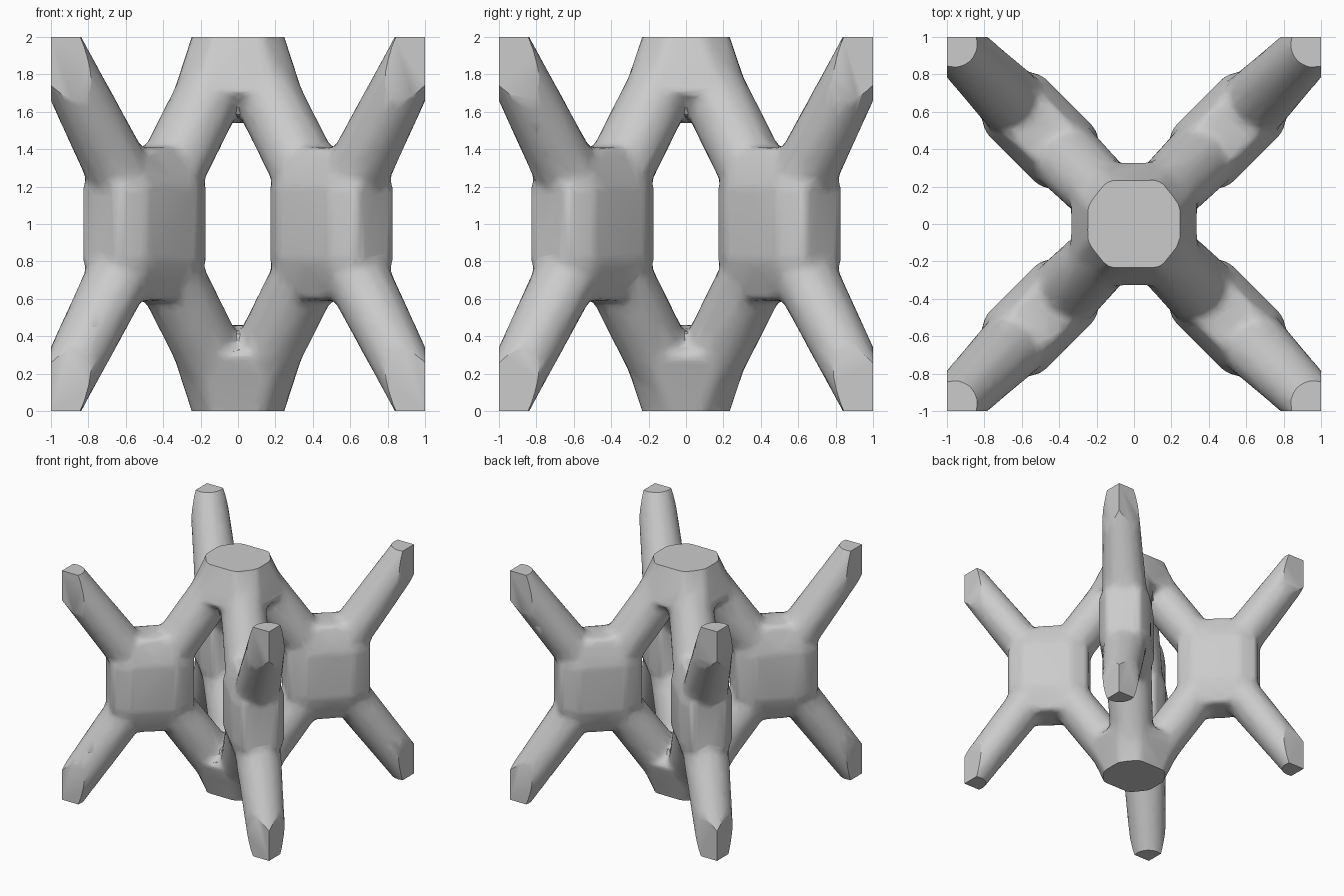
import bpy, bmesh, math
from mathutils import Vector

if "Cube" in bpy.data.objects:
    bpy.data.objects.remove(bpy.data.objects["Cube"])

bm = bmesh.new()
S = math.sqrt(0.5)


def hull(points):
    """Add one closed convex piece to the shared mesh."""
    piece = bmesh.new()
    for p in points:
        piece.verts.new(p)
    out = bmesh.ops.convex_hull(piece, input=piece.verts[:])
    junk = [g for g in out["geom_interior"] if isinstance(g, bmesh.types.BMVert)]
    bmesh.ops.delete(piece, geom=junk, context="VERTS")
    bmesh.ops.recalc_face_normals(piece, faces=piece.faces[:])
    me = bpy.data.meshes.new("piece")
    piece.to_mesh(me)
    piece.free()
    bm.from_mesh(me)
    bpy.data.meshes.remove(me)


def place(u, v, z, sx, sy):
    """Diagonal-plane coordinates to world: u outward, v across."""
    return Vector(((u - v) * S * sx, (u + v) * S * sy, z))


def strut(sx, sy, du, dz, a1, b1):
    """Tapered oval strut from a side node past its end point."""
    d = Vector((du * math.sqrt(0.5), dz)).normalized()
    n = Vector((-d.y, d.x))
    a0, b0 = 0.175, 0.205
    pts = []
    for t in (0.0, 1.3):
        a, b = a0 + (a1 - a0) * t, b0 + (b1 - b0) * t
        c = Vector((S, 1)) + d * 1.225 * t
        for k in range(12):
            w = math.tau * k / 12
            q = c + n * (a * math.cos(w))
            pts.append(place(q.x, b * math.sin(w), q.y, sx, sy))
    hull(pts)


signs = (-1, 1)
for sx in signs:
    for sy in signs:
        # side node: flattened octagonal block
        pts = []
        for v in signs:
            for i in signs:
                for j in signs:
                    pts += [place(S + i * u, v * w, 1 + j * z, sx, sy)
                            for u, z, w in ((0.335, 0.20, 0.14), (0.09, 0.41, 0.14),
                                            (0.2, 0.2, 0.215))]
        hull(pts)
        # four struts: two to the corners, two to the centre hubs
        for dz in signs:
            strut(sx, sy, 1, dz, 0.148, 0.142)
            strut(sx, sy, -1, dz, 0.185, 0.17)

# top and bottom hubs
for k in signs:
    pts = []
    for i in signs:
        for j in signs:
            for x, y, h in ((0.24, 0.1, 1.0), (0.14, 0.23, 1.0), (0.215, 0.06, 1.1),
                            (0.1, 0.2, 1.1), (0.345, 0.2, 0.7), (0.2, 0.335, 0.7),
                            (0.07, 0.07, 0.54)):
                pts.append((i * x, j * y, 1 + k * h))
    hull(pts)

mesh = bpy.data.meshes.new("lattice_cell")
bm.to_mesh(mesh)
bm.free()
obj = bpy.data.objects.new("lattice_cell", mesh)
bpy.context.collection.objects.link(obj)
bpy.context.view_layer.objects.active = obj
obj.select_set(True)

# fuse the pieces and soften the joints
m = obj.modifiers.new("fuse", "REMESH")
m.mode = "VOXEL"
m.voxel_size = 0.025
m = obj.modifiers.new("soften", "SMOOTH")
m.factor = 0.5
m.iterations = 8
m = obj.modifiers.new("simplify", "DECIMATE")
m.ratio = 0.15
for name in ("fuse", "soften", "simplify"):
    bpy.ops.object.modifier_apply(modifier=name)

# trim flat to the cell cube
bm = bmesh.new()
bm.from_mesh(obj.data)
for axis in range(3):
    for s in signs:
        no = Vector((0, 0, 0))
        no[axis] = s
        r = bmesh.ops.bisect_plane(bm, geom=bm.verts[:] + bm.edges[:] + bm.faces[:],
                                   plane_co=Vector((0, 0, 1)) + no, plane_no=no,
                                   clear_outer=True)
        cut = [e for e in r["geom_cut"] if isinstance(e, bmesh.types.BMEdge)]
        if cut:
            bmesh.ops.holes_fill(bm, edges=cut, sides=0)
bmesh.ops.recalc_face_normals(bm, faces=bm.faces[:])
bm.to_mesh(obj.data)
bm.free()
bpy.ops.object.shade_smooth_by_angle(angle=math.radians(40))
